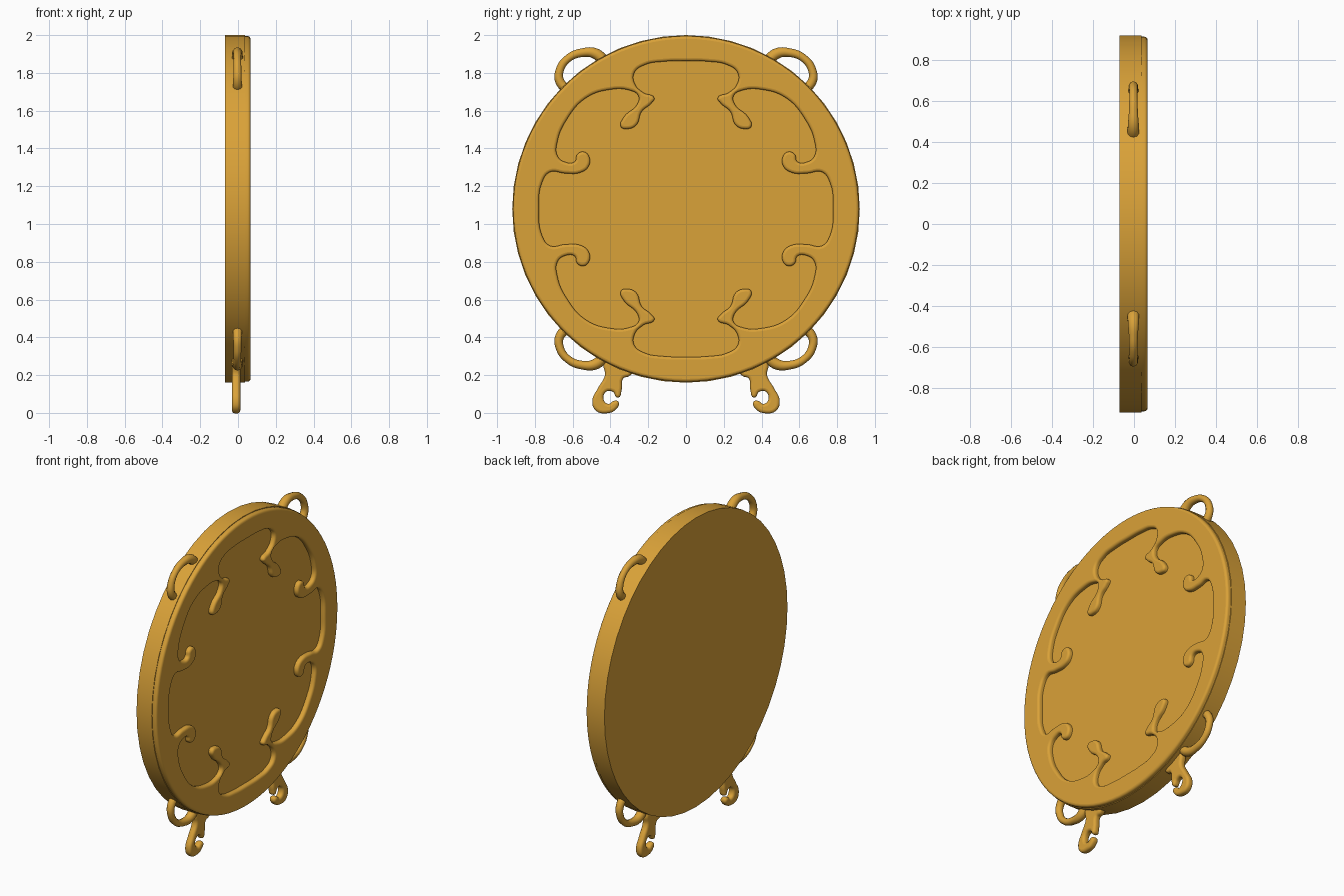
import bpy, math
from mathutils import Matrix

if "Cube" in bpy.data.objects:
    bpy.data.objects.remove(bpy.data.objects["Cube"])

ZC = 1.08            # height of the disc centre
R = 0.92
# local x -> world y, local y -> world z, local z -> world x
SIDE = Matrix(((0, 0, 1, 0), (1, 0, 0, 0), (0, 1, 0, 0), (0, 0, 0, 1)))

gold = bpy.data.materials.new("gold")
gold.diffuse_color = (0.70, 0.36, 0.04, 1)
gold.use_nodes = True
gold.node_tree.nodes["Principled BSDF"].inputs["Base Color"].default_value = gold.diffuse_color


def add_spline(cu, pts, cyclic=True, smooth=True, radii=None):
    sp = cu.splines.new('BEZIER' if smooth else 'POLY')
    if smooth:
        sp.bezier_points.add(len(pts) - 1)
        for i, (b, p) in enumerate(zip(sp.bezier_points, pts)):
            b.co = (p[0], p[1], 0)
            b.handle_left_type = b.handle_right_type = 'AUTO'
            if radii:
                b.radius = radii[i]
    else:
        sp.points.add(len(pts) - 1)
        for b, p in zip(sp.points, pts):
            b.co = (p[0], p[1], 0, 1)
    sp.use_cyclic_u = cyclic


def finish(ob, x=0.0, angle=40):
    bpy.ops.object.select_all(action='DESELECT')
    ob.select_set(True)
    bpy.context.view_layer.objects.active = ob
    if ob.type == 'CURVE':
        ob.matrix_world = Matrix.Translation((x, 0, 0)) @ SIDE
        bpy.ops.object.convert(target='MESH')
        ob = bpy.context.object
    bpy.ops.object.transform_apply(location=True, rotation=True, scale=True)
    bpy.ops.object.shade_smooth_by_angle(angle=math.radians(angle))
    ob.data.materials.clear()
    ob.data.materials.append(gold)


def new_curve(name, extrude, bevel, offset=0.0, dims='2D'):
    cu = bpy.data.curves.new(name, 'CURVE')
    cu.dimensions = dims
    cu.fill_mode = 'BOTH' if dims == '2D' else 'FULL'
    cu.extrude, cu.bevel_depth, cu.bevel_resolution = extrude, bevel, 3
    cu.offset, cu.resolution_u = offset, 6
    ob = bpy.data.objects.new(name, cu)
    bpy.context.collection.objects.link(ob)
    return ob, cu


# Backing disc, flat behind
bpy.ops.mesh.primitive_cylinder_add(vertices=48, radius=R, depth=0.107,
                                    location=(-0.0165, 0, ZC), rotation=(0, math.pi / 2, 0))
disc = bpy.context.object
disc.name = "backing_disc"
finish(disc)

# Raised rim with scalloped inner outline, drawn as one quarter and mirrored
quarter = [(0, .783), (.12, .78), (.22, .762), (.274, .72), (.27, .66), (.225, .615),
           (.168, .587), (.185, .558), (.235, .515), (.262, .445), (.305, .424), (.345, .435),
           (.33, .485), (.258, .555), (.252, .598), (.30, .628), (.40, .632), (.53, .587),
           (.63, .475), (.68, .36), (.68, .28), (.64, .248), (.59, .25), (.575, .29),
           (.54, .302), (.512, .275), (.516, .225), (.56, .192), (.64, .188), (.72, .195),
           (.762, .14), (.778, 0)]
half = quarter + [(a, -b) for a, b in quarter[-2::-1]]
outline = half + [(-a, b) for a, b in half[-2:0:-1]]
rim, cu = new_curve("scalloped_rim", 0.015, 0.015, -0.015)
add_spline(cu, [(0.915 * math.cos(i * math.tau / 96), ZC + 0.915 * math.sin(i * math.tau / 96))
                for i in range(96)], smooth=False)
add_spline(cu, [(a, b + ZC) for a, b in outline])
finish(rim, x=0.036)

# Four edge loops
loop = [(.42, .76), (.475, .82), (.55, .827), (.625, .796), (.668, .735), (.668, .675),
        (.625, .637), (.56, .645)]
for sy, side in ((1, "right"), (-1, "left")):
    for sz, level in ((1, "upper"), (-1, "lower")):
        ob, cu = new_curve(f"{level}_{side}_loop", 0, 0.024, dims='3D')
        add_spline(cu, [(sy * a, ZC + sz * b) for a, b in loop], cyclic=False,
                   radii=[1.3, 1.2, .95, .85, .9, 1, 1.1, 1.2])
        finish(ob, x=-0.003, angle=60)

# Two hooked feet
foot = [(.27, .26), (.30, .20), (.335, .185), (.345, .12), (.36, .085), (.385, .115),
        (.425, .115), (.44, .07), (.41, .043), (.38, .06), (.36, .055), (.375, .02),
        (.42, .002), (.475, .015), (.492, .065), (.462, .13), (.425, .20), (.43, .26),
        (.36, .32)]
for sy, side in ((1, "right"), (-1, "left")):
    ob, cu = new_curve(f"{side}_hook_foot", 0.006, 0.016, -0.012)
    add_spline(cu, [(sy * a, b) for a, b in foot])
    finish(ob, x=-0.01, angle=60)
